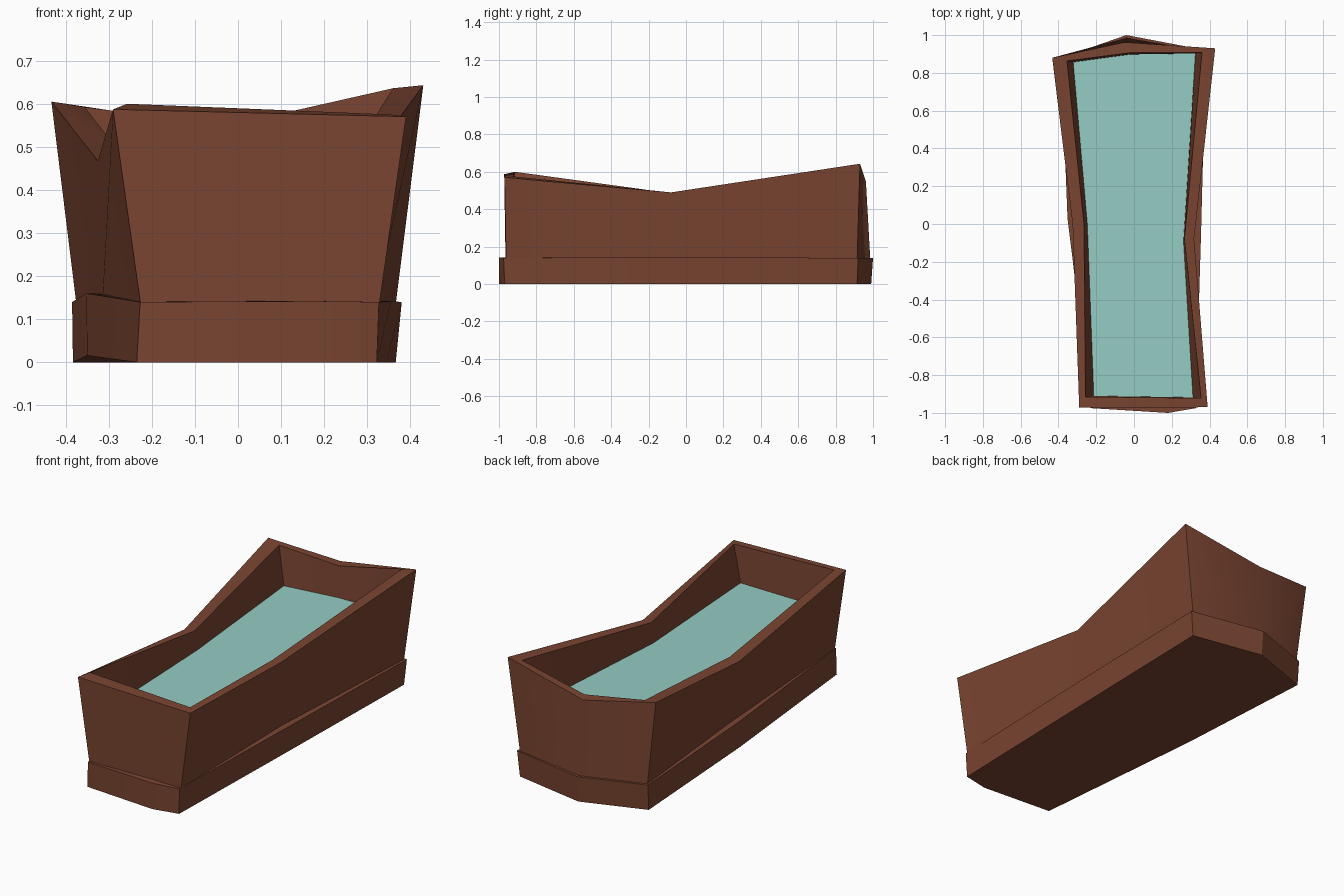
import bpy, bmesh, math


def material(name, rgb):
    m = bpy.data.materials.new(name)
    m.diffuse_color = (*rgb, 1.0)
    return m


brown = material("brown_wood", (0.195, 0.059, 0.031))
teal = material("teal_water", (0.30, 0.605, 0.55))


def loft(name, rings, mat, cap_first=False, cap_last=False, smooth=25):
    """Skin successive rings of points (counter-clockwise from above)."""
    bm = bmesh.new()
    loops = [[bm.verts.new(p) for p in ring] for ring in rings]
    n = len(loops[0])
    for a, b in zip(loops, loops[1:]):
        for i in range(n):
            j = (i + 1) % n
            bm.faces.new((a[i], a[j], b[j], b[i]))
    if cap_first:
        bm.faces.new(loops[0][::-1])
    if cap_last:
        bm.faces.new(loops[-1])
    me = bpy.data.meshes.new(name)
    bm.to_mesh(me)
    bm.free()
    me.materials.append(mat)
    ob = bpy.data.objects.new(name, me)
    bpy.context.collection.objects.link(ob)
    bpy.ops.object.select_all(action='DESELECT')
    ob.select_set(True)
    bpy.context.view_layer.objects.active = ob
    bpy.ops.object.shade_smooth_by_angle(angle=math.radians(smooth))
    return ob


# Ring order: front left, front middle (plinth only), front right,
# right middle, back right, back middle, back left, left middle

# Plinth: low skewed block under the walls
base_bottom = [(-0.235, -0.97, 0), (0.18, -1.0, 0), (0.322, -0.97, 0),
               (0.345, -0.05, 0), (0.366, 0.915, 0), (-0.04, 0.99, 0),
               (-0.383, 0.87, 0), (-0.35, 0.03, 0.016)]
base_top = [(-0.227, -0.975, 0.14), (0.18, -1.0, 0.142), (0.327, -0.975, 0.14),
            (0.355, -0.05, 0.142), (0.38, 0.92, 0.14), (-0.04, 1.0, 0.14),
            (-0.385, 0.88, 0.14), (-0.352, 0.03, 0.16)]
loft("plinth", [base_bottom, base_top], brown, True, True)

# Trough walls: outer face, sloping rim, inner face down to the water
wall_foot = [(-0.226, -0.965, 0.135), (0.328, -0.962, 0.135),
             (0.318, -0.06, 0.135), (0.366, 0.915, 0.135),
             (-0.04, 0.985, 0.135), (-0.375, 0.87, 0.135),
             (-0.315, 0.01, 0.135)]
rim_outer = [(-0.29, -0.972, 0.587), (0.39, -0.97, 0.57),
             (0.318, -0.08, 0.49), (0.43, 0.93, 0.643),
             (-0.05, 0.962, 0.548), (-0.433, 0.88, 0.605),
             (-0.325, 0.0, 0.467)]
rim_inner = [(-0.257, -0.915, 0.60), (0.355, -0.922, 0.575),
             (0.267, -0.08, 0.49), (0.36, 0.907, 0.636),
             (-0.02, 0.907, 0.55), (-0.355, 0.863, 0.592),
             (-0.265, 0.0, 0.475)]
water_edge = [(-0.213, -0.91, 0.375), (0.312, -0.918, 0.375),
              (0.262, -0.09, 0.375), (0.325, 0.903, 0.38),
              (-0.02, 0.898, 0.38), (-0.322, 0.857, 0.38),
              (-0.247, 0.0, 0.375)]
loft("trough_walls", [wall_foot, rim_outer, rim_inner, water_edge], brown)

# Water surface filling the trough
loft("water", [water_edge], teal, cap_last=True)
